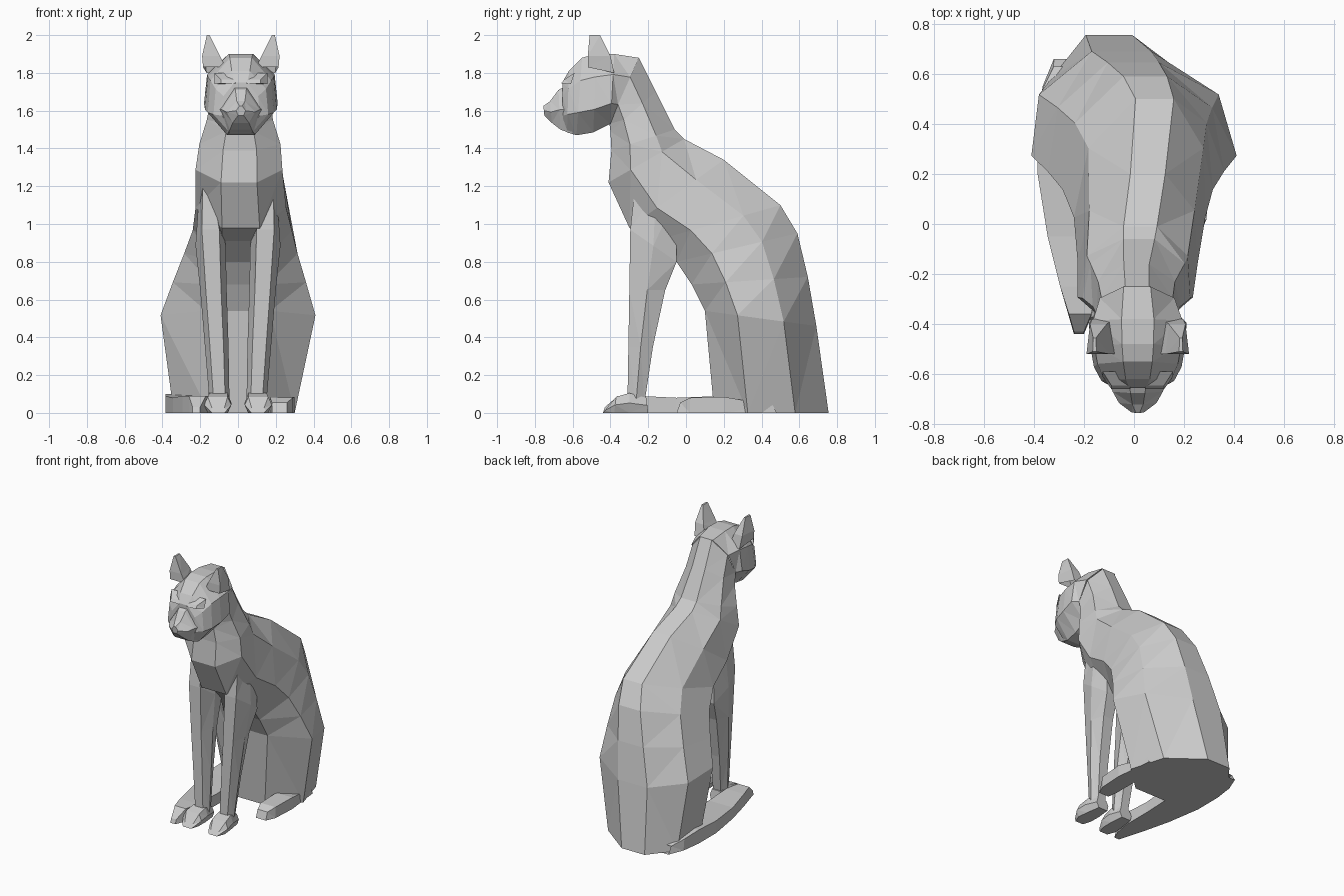
import bpy, bmesh
from math import sin, cos, pi, copysign


def ring(row, sides, square, taper):
    """Oval through a front/bottom point (y, z) and a back/top point (y, z), spanning x0..x1."""
    fy, fz, by, bz, x0, x1 = row[:6]
    shift = row[6] if len(row) > 6 else 0
    k = cos(pi / sides)
    pts = []
    for i in range(sides):
        a = 2 * pi * (i + 0.5) / sides
        s = copysign(min(1, abs(sin(a)) / k) ** square, sin(a))
        c = copysign(min(1, abs(cos(a)) / k) ** square, cos(a))
        t, back = (1 - c) / 2, max(0, -c)
        x = (x0 + x1) / 2 + s * (x1 - x0) / 2 * (1 - taper * back) + shift * back
        pts.append((x, fy + (by - fy) * t, fz + (bz - fz) * t))
    return pts


def loft(name, rows, sides=8, square=1, taper=0, flip=1, caps=(False, True)):
    bm = bmesh.new()
    rings = [[bm.verts.new((flip * x, y, z)) for x, y, z in ring(r, sides, square, taper)]
             for r in rows]
    for a, b in zip(rings, rings[1:]):
        for i in range(sides):
            j = (i + 1) % sides
            bm.faces.new((a[i], a[j], b[j], b[i]))
    for cap, loop in zip(caps, (rings[0], rings[-1])):
        if cap:
            bm.faces.new(loop)
    bmesh.ops.triangulate(bm, faces=bm.faces)
    bmesh.ops.recalc_face_normals(bm, faces=bm.faces)
    mesh = bpy.data.meshes.new(name)
    bm.to_mesh(mesh)
    bm.free()
    ob = bpy.data.objects.new(name, mesh)
    bpy.context.collection.objects.link(ob)
    return ob


# Haunches, back, chest and neck in one tilted loft; the head continues from its last ring
nape = (-.405, 1.53, -.25, 1.88, -.15, .175)
loft("body", [
    (.15, 0, .755, 0, -.34, .30, -.08),
    (.10, .54, .69, .46, -.41, .41, -.05),
    (.03, .68, .645, .72, -.345, .36, -.01),
    (-.05, .80, .59, .95, -.285, .315, .03),
    (-.17, .91, .50, 1.10, -.24, .285, .06),
    (-.30, .98, .20, 1.34, -.225, .255, .04),
    (-.41, 1.22, -.01, 1.45, -.225, .235, .02),
    (-.395, 1.39, -.06, 1.50, -.205, .225, .01),
    (-.40, 1.49, -.16, 1.70, -.165, .185),
    nape,
], taper=.3, caps=(True, False))

# Head, ending at the flat of the face
loft("head", [
    nape,
    (-.40, 1.53, -.38, 1.90, -.18, .21),
    (-.49, 1.485, -.48, 1.90, -.175, .205),
    (-.58, 1.47, -.55, 1.88, -.16, .19),
    (-.63, 1.485, -.62, 1.81, -.13, .16),
    (-.65, 1.50, -.655, 1.75, -.085, .115),
], taper=.2)

# Muzzle with broad cheeks and a sloping nose bridge
loft("muzzle", [
    (-.60, 1.475, -.62, 1.74, -.11, .14),
    (-.665, 1.50, -.675, 1.71, -.085, .115),
    (-.71, 1.535, -.72, 1.65, -.06, .09),
    (-.75, 1.575, -.755, 1.625, -.01, .04),
], sides=6, taper=.5)

for side, flip in (("right", 1), ("left", -1)):
    o = .015 * flip  # the head sits slightly off centre
    # Pointed ear
    loft(side + "_ear", [
        (-.52, 1.83, -.38, 1.80, .08 + o, .20 + o),
        (-.52, 1.89, -.40, 1.89, .11 + o, .205 + o),
        (-.51, 2.0, -.455, 2.0, .165 + o, .18 + o),
    ], sides=4, taper=.3, flip=flip)
    # Brow ledge over a narrow eye
    loft(side + "_brow", [
        (-.61, 1.74, -.59, 1.80, .02 + o, .14 + o),
        (-.66, 1.745, -.645, 1.765, .03 + o, .105 + o),
    ], sides=4, flip=flip)
    # Straight front leg blending up into the shoulder, and its paw
    loft(side + "_front_leg", [
        (-.27, 1.20, -.05, 1.15, .12, .205),
        (-.295, .97, -.05, .80, .065, .225),
        (-.30, .65, -.11, .65, .06, .20),
        (-.305, .35, -.175, .35, .05, .175),
        (-.31, .05, -.22, .05, .045, .15),
    ], sides=6, flip=flip, caps=(False, False))
    loft(side + "_front_paw", [
        (-.20, 0, -.21, .08, .05, .15),
        (-.30, 0, -.30, .105, .035, .17),
        (-.38, 0, -.37, .085, .035, .18),
        (-.44, 0, -.42, .025, .06, .15),
    ], sides=6, square=.6, flip=flip, caps=(True, True))

# Hind foot showing beside the right haunch
loft("right_hind_foot", [
    (.48, 0, .46, .04, .20, .27),
    (.20, 0, .20, .085, .17, .30),
    (.02, 0, .02, .08, .17, .29),
    (-.05, 0, -.03, .055, .18, .26),
], sides=4)

# Tail wrapped forward along the left side
loft("tail", [
    (.66, 0, .63, .05, -.32, -.18),
    (.55, 0, .54, .08, -.365, -.24),
    (.40, 0, .40, .10, -.385, -.22),
    (.20, 0, .20, .09, -.385, -.14),
    (-.05, 0, -.05, .08, -.345, -.15),
    (-.25, 0, -.25, .09, -.295, -.15),
    (-.37, 0, -.36, .09, -.26, -.17),
    (-.44, 0, -.43, .03, -.24, -.20),
], sides=4, square=1)
